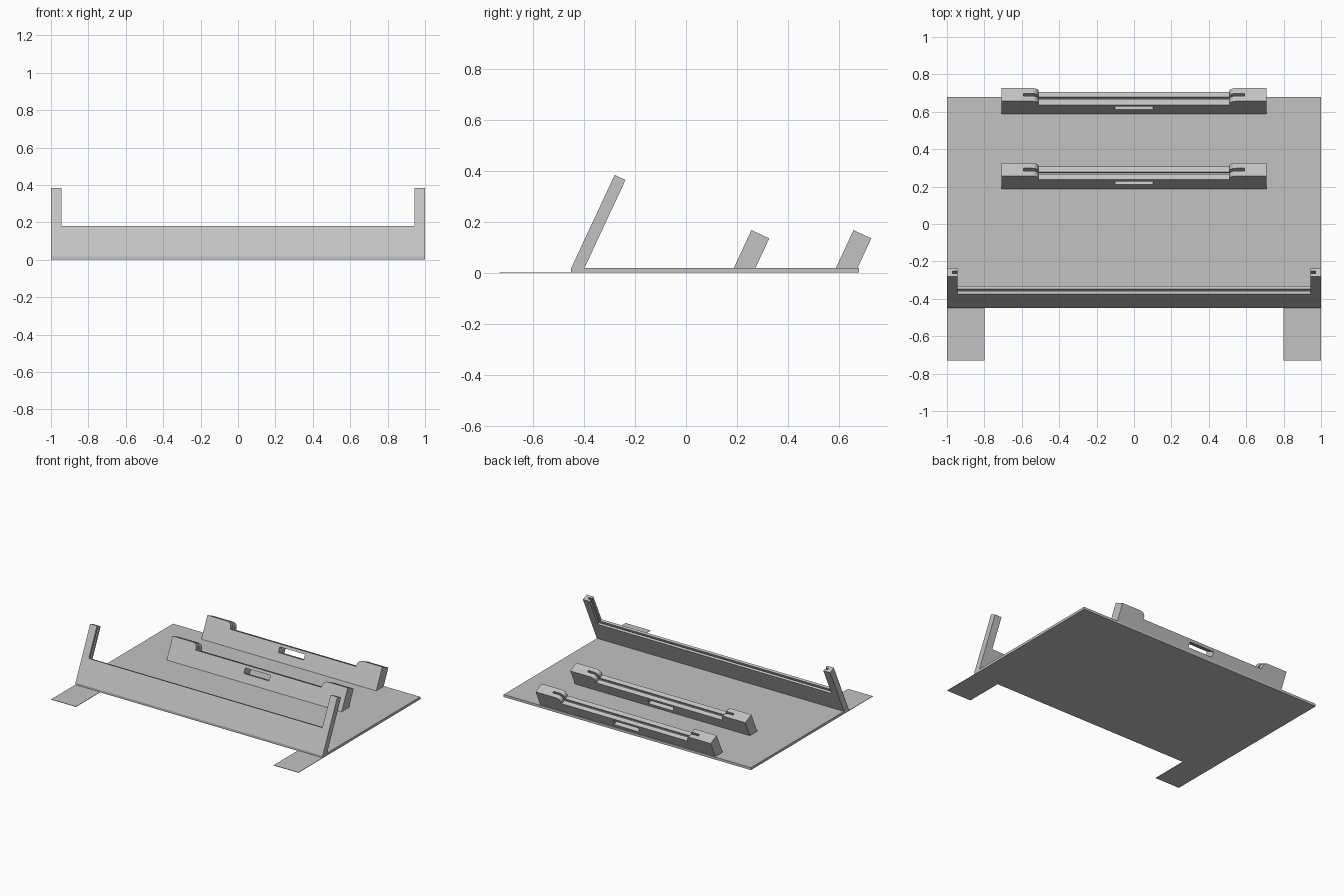
import bpy, bmesh, math

if "Cube" in bpy.data.objects:
    bpy.data.objects.remove(bpy.data.objects["Cube"])

TILT = math.radians(25)
BASE_H = 0.018

grey = bpy.data.materials.new("light grey")
grey.diffuse_color = (0.54, 0.54, 0.54, 1)
grey.use_nodes = True
grey.node_tree.nodes["Principled BSDF"].inputs["Base Color"].default_value = grey.diffuse_color


def finish(bm, name):
    bmesh.ops.recalc_face_normals(bm, faces=bm.faces)
    mesh = bpy.data.meshes.new(name)
    bm.to_mesh(mesh)
    bm.free()
    mesh.materials.append(grey)
    ob = bpy.data.objects.new(name, mesh)
    bpy.context.collection.objects.link(ob)
    return ob


def box(name, x0, x1, y0, y1, z0, z1):
    bm = bmesh.new()
    bmesh.ops.create_cube(bm, size=1)
    for v in bm.verts:
        v.co = ((x0 + x1) / 2 + v.co.x * (x1 - x0),
                (y0 + y1) / 2 + v.co.y * (y1 - y0),
                (z0 + z1) / 2 + v.co.z * (z1 - z0))
    return finish(bm, name)


def pin(name, x, z, r):
    """Cylinder along local y, for drilling."""
    bm = bmesh.new()
    bmesh.ops.create_cone(bm, cap_ends=True, segments=20, radius1=r, radius2=r, depth=0.4)
    for v in bm.verts:
        v.co = (x + v.co.x, v.co.z, z + v.co.y)
    return finish(bm, name)


def slab(name, half, thick):
    """Extrude a mirrored outline; the rear bottom edge is raised to sit flat when tilted."""
    outline = half + [(-x, s) for x, s in reversed(half)]
    bm = bmesh.new()
    front = [bm.verts.new((x, 0, s)) for x, s in outline]
    back = [bm.verts.new((x, thick, s if s > 0 else thick * math.tan(TILT)))
            for x, s in outline]
    bm.faces.new(front)
    bm.faces.new(back)
    n = len(outline)
    for i in range(n):
        j = (i + 1) % n
        bm.faces.new((front[i], front[j], back[j], back[i]))
    return finish(bm, name)


def carve(ob, cutters):
    for c in cutters:
        m = ob.modifiers.new("cut", 'BOOLEAN')
        m.operation, m.solver, m.object = 'DIFFERENCE', 'EXACT', c
        bpy.context.view_layer.objects.active = ob
        bpy.ops.object.modifier_apply(modifier=m.name)
        bpy.data.objects.remove(c)


def place(ob, y):
    ob.rotation_euler = (-TILT, 0, 0)
    ob.location = (0, y, BASE_H)


# Base plate and the two thin feet in front of it
box("base_plate", -1, 1, -0.45, 0.678, 0, BASE_H)
for side, x0 in (("left", -1), ("right", 0.8)):
    box(side + "_foot", x0, x0 + 0.2, -0.73, -0.45, 0, 0.003)

# Front frame: low wall with a post at each end, grooved on its inner edges
frame = slab("front_frame", [(1, 0), (1, 0.403), (0.945, 0.403), (0.945, 0.179)], 0.047)
carve(frame, [box("groove", -0.97, 0.97, 0.0165, 0.0305, 0.157, 0.6)])
place(frame, -0.45)

# Two rear holders: raised rounded ends, groove, pin holes and a central window
R, STEP_X, TOP, LOW = 0.036, 0.51, 0.1645, 0.118
half = [(0.708, 0), (0.708, TOP)]
for i in range(9):
    a = math.pi / 2 * (1 + i / 8)
    half.append((STEP_X + R + R * math.cos(a), TOP - R + R * math.sin(a)))
half.append((STEP_X, LOW))

for name, y in (("middle_holder", 0.187), ("rear_holder", 0.587)):
    holder = slab(name, half, 0.077)
    cuts = [box("groove", -0.59, 0.59, 0.031, 0.046, 0.103, 0.4),
            box("window", -0.102, 0.102, -0.1, 0.2, 0.06, 0.098)]
    cuts += [pin("hole", s * 0.537, 0.13, 0.011) for s in (-1, 1)]
    carve(holder, cuts)
    place(holder, y)

# Smooth the rounded parts, keep edges sharp
for ob in bpy.context.scene.objects:
    ob.select_set(True)
bpy.context.view_layer.objects.active = frame
bpy.ops.object.shade_smooth_by_angle(angle=math.radians(30))
